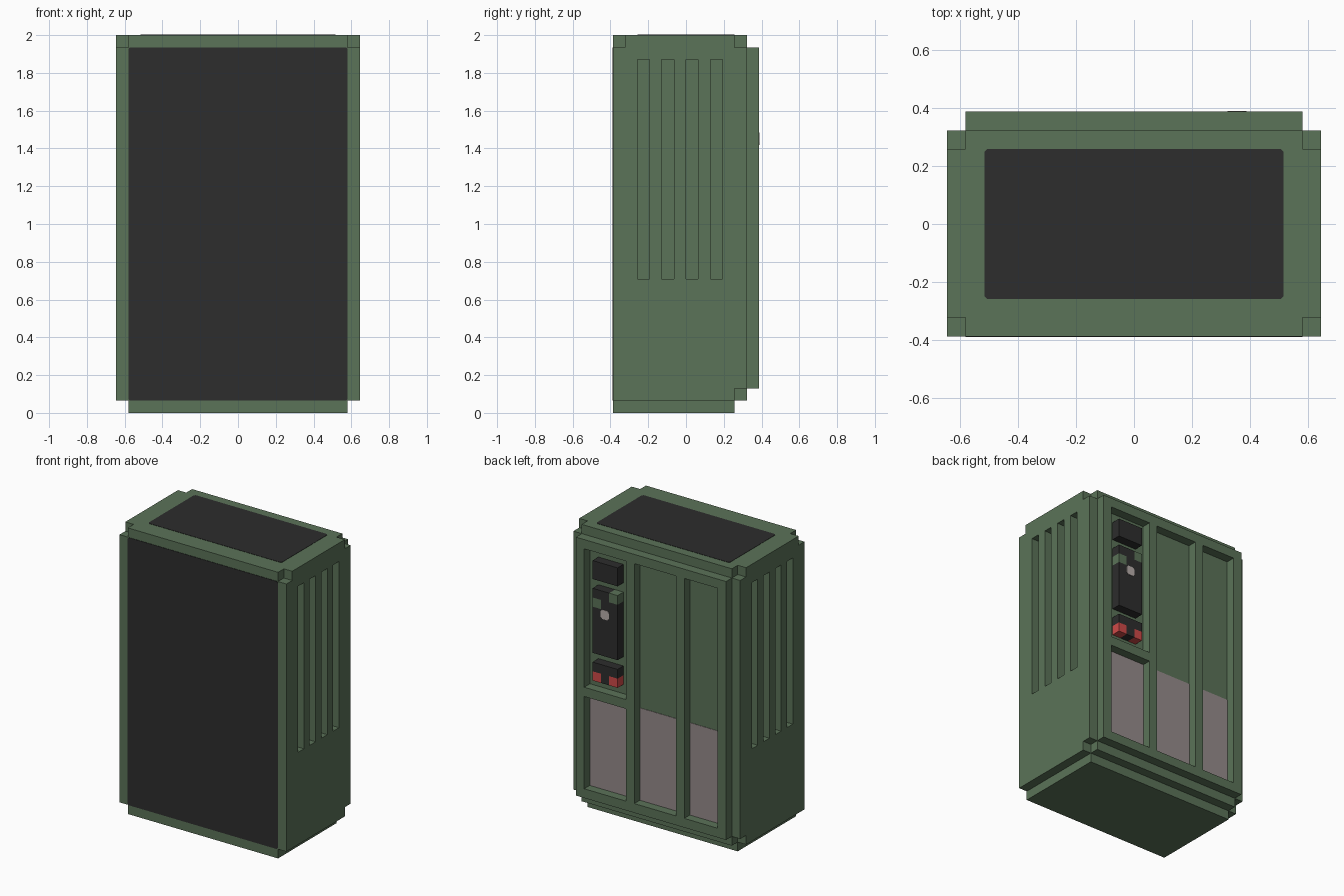
import bpy, bmesh
from mathutils import Vector

U = 2 / 31  # one block of the model's grid

default = bpy.data.objects.get("Cube")
if default:
    bpy.data.objects.remove(default, do_unlink=True)


def material(name, rgb):
    lin = [((c / 255 + 0.055) / 1.055) ** 2.4 for c in rgb]
    m = bpy.data.materials.new(name)
    m.use_nodes = True
    m.diffuse_color = (*lin, 1)
    bsdf = next(n for n in m.node_tree.nodes if n.type == 'BSDF_PRINCIPLED')
    bsdf.inputs["Base Color"].default_value = (*lin, 1)
    bsdf.inputs["Roughness"].default_value = 0.8
    return m


GREEN = material("olive green", (91, 115, 88))
DARK = material("charcoal", (45, 45, 45))
TAUPE = material("taupe grey", (150, 139, 139))
PALE = material("pale grey", (185, 175, 172))
RED = material("signal red", (207, 74, 72))


def finish(name, bm, mat):
    bmesh.ops.recalc_face_normals(bm, faces=bm.faces)
    me = bpy.data.meshes.new(name)
    bm.to_mesh(me)
    bm.free()
    me.materials.append(mat)
    ob = bpy.data.objects.new(name, me)
    bpy.context.collection.objects.link(ob)
    return ob


def box(name, x, y, z, mat):
    """Box from (min, max) ranges in grid units."""
    bm = bmesh.new()
    bmesh.ops.create_cube(bm, size=1)
    for v in bm.verts:
        v.co = Vector([(r[0] if c < 0 else r[1]) * U for c, r in zip(v.co, (x, y, z))])
    return finish(name, bm, mat)


def carve(ob, cuts):
    """Subtract boxes one after another, then remove the cutters."""
    for x, y, z in cuts:
        cutter = box("cutter", x, y, z, ob.data.materials[0])
        cutter.hide_render = True
        mod = ob.modifiers.new("carve", 'BOOLEAN')
        mod.operation, mod.solver, mod.object = 'DIFFERENCE', 'EXACT', cutter
        dg = bpy.context.evaluated_depsgraph_get()
        me = bpy.data.meshes.new_from_object(ob.evaluated_get(dg))
        ob.modifiers.clear()
        old, ob.data = ob.data, me
        bpy.data.meshes.remove(old)
        bpy.data.objects.remove(cutter, do_unlink=True)


def plate(name, origin, a, b, normal, size, chamfer, mat, thick=0.003):
    """Thin plate with clipped corners; size is given in grid units."""
    w, h = size[0] / 2, size[1] / 2
    c = chamfer
    pts = [(w, h - c), (w - c, h), (c - w, h), (-w, h - c),
           (-w, c - h), (c - w, -h), (w - c, -h), (w, c - h)]
    bm = bmesh.new()
    o, a, b, n = Vector(origin) * U, Vector(a) * U, Vector(b) * U, Vector(normal)
    face = bm.faces.new([bm.verts.new(o + a * p + b * q) for p, q in pts])
    ext = bmesh.ops.extrude_face_region(bm, geom=[face])
    bmesh.ops.translate(bm, vec=n * thick,
                        verts=[g for g in ext["geom"] if isinstance(g, bmesh.types.BMVert)])
    return finish(name, bm, mat)


# Cabinet body: one block, stepped at the edges
X, Y, Z = (-11, 11), (-7, 7), (-1, 32)
cuts = [(X, (4, 7), (-1, 1)),    # back steps under and over the rear panel
        (X, (5, 7), (-1, 2)),
        (X, (5, 7), (30, 32))]
for side in ((9, 11), (-11, -9)):
    cuts += [(side, Y, (-1, 1)),           # narrow base
             (side, (5, 7), Z),            # rear panel narrower than sides
             (side, (-7, -5), (30, 32)),   # corner notches
             (side, (4, 7), (30, 32)),
             (side, (4, 7), (-1, 2))]
    # Four vent slots on each side
    cuts += [(side, (y, y + 1), (11, 29)) for y in (-4, -2, 0, 2)]
# Rear panel bays
cuts += [((3, 8), (5, 7), (14, 29)), ((3, 8), (5, 7), (3, 13)),
         ((-3, 2), (5, 7), (3, 29)), ((-8, -4), (5, 7), (3, 29))]
cabinet = box("cabinet_body", (-10, 10), (-6, 6), (0, 31), GREEN)
carve(cabinet, cuts)

# Dark front and top panels
EX, EY, EZ = (1, 0, 0), (0, 1, 0), (0, 0, 1)
plate("front_panel", (0, -6, 15.5), EX, EZ, (0, -1, 0), (18, 29), 0.15, DARK)
plate("top_panel", (0, 0, 31), EX, EY, EZ, (16, 8), 0.15, DARK, 0.002)

# Taupe lower halves of the rear bays
for name, x0, x1 in (("left", 3, 8), ("middle", -3, 2), ("right", -8, -4)):
    plate(name + "_bay_lower_panel", ((x0 + x1) / 2, 5, 8), EX, EZ, EY,
          (x1 - x0, 10), 0.0001, TAUPE)

# Control boxes in the upper bay
box("display_box", (4, 7), (4.9, 6), (26, 28), DARK)
control = box("control_box", (4, 7), (4.9, 6), (18, 25), DARK)
carve(control, [((6, 8), (4, 7), (23, 24)), ((3, 5), (4, 7), (24, 26))])
box("left_green_button", (6, 7), (4.9, 6), (23, 24), GREEN)
box("right_green_button", (4, 5), (4.9, 6), (24, 25), GREEN)
plate("pale_button", (5.5, 6, 22.5), EX, EZ, EY, (1, 1), 0.2, PALE)

# Socket box with red corners
socket = box("socket_box", (4, 7), (4.9, 6), (15, 17), DARK)
carve(socket, [((6, 8), (4, 7), (14, 16)), ((3, 5), (4, 7), (14, 16))])
box("left_red_socket", (6, 7), (4.9, 6), (15, 16), RED)
box("right_red_socket", (4, 5), (4.9, 6), (15, 16), RED)
